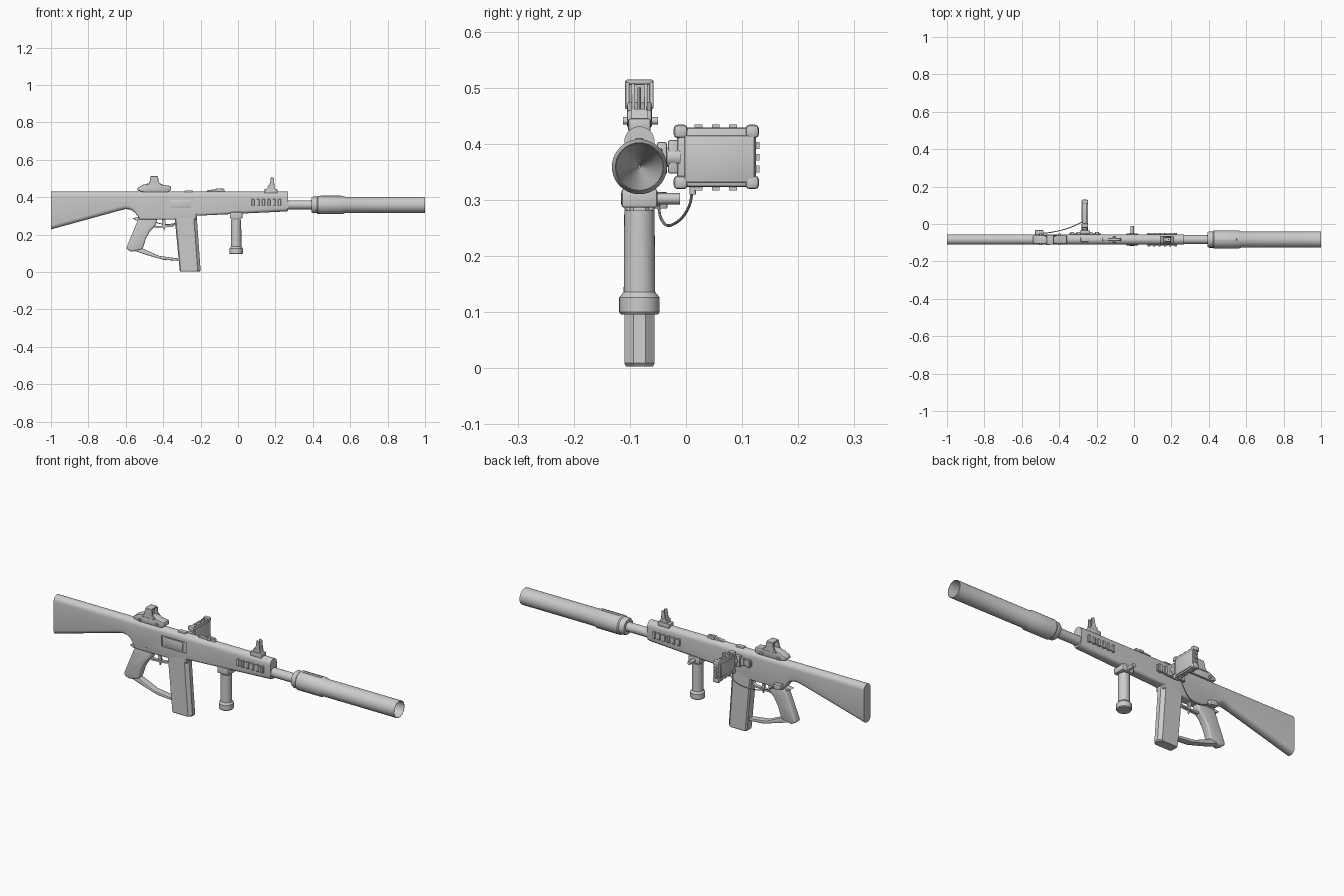
import bpy, bmesh, math
from mathutils import Vector

if "Cube" in bpy.data.objects:
    bpy.data.objects.remove(bpy.data.objects["Cube"])

YC = -0.083   # centre plane of the long body
ZB = 0.359    # bore axis height

grey = bpy.data.materials.new("plain grey")
grey.diffuse_color = (0.6, 0.6, 0.6, 1)
grey.use_nodes = True
grey.node_tree.nodes["Principled BSDF"].inputs["Base Color"].default_value = grey.diffuse_color


def finish(ob, bevel=0, seg=2, angle=35):
    if not ob.data.materials:
        ob.data.materials.append(grey)
    bpy.ops.object.select_all(action='DESELECT')
    ob.select_set(True)
    bpy.context.view_layer.objects.active = ob
    if bevel:
        m = ob.modifiers.new("bevel", 'BEVEL')
        m.width, m.segments, m.limit_method = bevel, seg, 'ANGLE'
        bpy.ops.object.modifier_apply(modifier="bevel")
    bpy.ops.object.shade_smooth_by_angle(angle=math.radians(angle))
    return ob


def from_bm(name, bm, **kw):
    bmesh.ops.recalc_face_normals(bm, faces=bm.faces)
    me = bpy.data.meshes.new(name)
    bm.to_mesh(me)
    bm.free()
    ob = bpy.data.objects.new(name, me)
    bpy.context.collection.objects.link(ob)
    return finish(ob, **kw)


def rings(name, loops, closed=False, **kw):
    """Skin equal-sized loops of points, capping the ends."""
    bm = bmesh.new()
    vs = [[bm.verts.new(p) for p in lp] for lp in loops]
    n = len(vs[0])
    for a, b in zip(vs, vs[1:]):
        for i in range(n):
            bm.faces.new((a[i], a[(i + 1) % n], b[(i + 1) % n], b[i]))
    bm.faces.new(vs[0])
    bm.faces.new(vs[-1])
    return from_bm(name, bm, **kw)


def box(name, x, y, z, **kw):
    """Box from (min, max) ranges."""
    lo = [[(x[0], y[0], h), (x[1], y[0], h), (x[1], y[1], h), (x[0], y[1], h)] for h in z]
    return rings(name, lo, **kw)


def prism(name, pts, half, yc=YC, **kw):
    """Side outline in x,z given a width."""
    return rings(name, [[(x, yc + s * half, z) for x, z in pts] for s in (-1, 1)], **kw)


def lathe(name, prof, origin, axis, n=32, **kw):
    """Turned part: profile of (distance, radius) along an axis."""
    q = Vector((0, 0, 1)).rotation_difference(Vector(axis))
    lo = []
    for d, r in prof:
        lo.append([Vector(origin) + q @ Vector((r * math.cos(t), r * math.sin(t), d))
                   for t in (2 * math.pi * i / n for i in range(n))])
    return rings(name, lo, **kw)


def tube(name, pts, r):
    cu = bpy.data.curves.new(name, 'CURVE')
    cu.dimensions, cu.bevel_depth, cu.bevel_resolution = '3D', r, 2
    cu.use_fill_caps = True
    sp = cu.splines.new('BEZIER')
    sp.bezier_points.add(len(pts) - 1)
    for b, p in zip(sp.bezier_points, pts):
        b.co = p
        b.handle_left_type = b.handle_right_type = 'AUTO'
    ob = bpy.data.objects.new(name, cu)
    bpy.context.collection.objects.link(ob)
    bpy.ops.object.select_all(action='DESELECT')
    ob.select_set(True)
    bpy.context.view_layer.objects.active = ob
    bpy.ops.object.convert(target='MESH')
    return finish(bpy.context.object)


# Stock and receiver: one lofted body with a round top
def section(x, zb, r, zt=0.431, w=0.027):
    p = [(x, YC + w * math.cos(t), zt - w + w * math.sin(t))
         for t in (math.pi * i / 12 for i in range(13))]
    for cy, a0 in ((-w + r, math.pi), (w - r, 1.5 * math.pi)):
        p += [(x, YC + cy + r * math.cos(a0 + t), zb + r + r * math.sin(a0 + t))
              for t in (math.pi / 8 * i for i in range(5))]
    return p


body = rings("stock_and_receiver", [section(*s) for s in (
    (-1, .228, .022), (-.64, .327, .022), (-.60, .337, .02), (-.575, .334, .018),
    (-.555, .322, .016), (-.538, .302, .012), (-.525, .281, .008), (-.226, .281, .008),
    (-.223, .301, .012), (.255, .324, .02), (.266, .326, .022))])

# Recessed side port
cut = box("port_cutter", (-.37, -.227), (-.14, YC - .019), (.336, .393))
cut.hide_render = True
mod = body.modifiers.new("port", 'BOOLEAN')
mod.object, mod.solver = cut, 'EXACT'
bpy.context.view_layer.objects.active = body
bpy.ops.object.modifier_apply(modifier="port")
bpy.data.objects.remove(cut)
box("port_cover", (-.362, -.25), (YC - .023, YC - .015), (.342, .386), bevel=.003)

# Barrel and the hollow muzzle tube
lathe("barrel", [(0, .024), (.17, .024)], (.25, YC, ZB), (1, 0, 0))
lathe("muzzle_tube", [(0, .03), (0, .039), (.008, .044), (.028, .044), (.034, .049),
                      (.165, .049), (.178, .0435), (.606, .0435), (.606, .042),
                      (.10, .002)], (.394, YC, ZB), (1, 0, 0), n=40)
box("muzzle_latch", (.44, .55), (YC - .008, YC + .008), (ZB + .04, ZB + .051), bevel=.003)

# Magazine with chamfered edges, leaning slightly forward
def mag_ring(x0, x1, z0, z1, w=.027, c=.008):
    pl = [(0, -w + c), (.05, -w), (.86, -w), (1, -w + 2 * c),
          (1, w - 2 * c), (.86, w), (.05, w), (0, w - c)]
    return [(x0 + (x1 - x0) * u, YC + v, z0 + (z1 - z0) * u) for u, v in pl]


rings("magazine", [mag_ring(-.309, -.205, .003, .003, .024), mag_ring(-.312, -.2, .009, .009),
                   mag_ring(-.338, -.222, .285, .318)], angle=20)

# Pistol grip with its lower hand loop
prism("pistol_grip", [(-.53, .29), (-.545, .255), (-.572, .19), (-.598, .125), (-.57, .108),
                      (-.51, .122), (-.492, .18), (-.468, .222), (-.44, .25), (-.43, .29)],
      .022, bevel=.009, seg=3)
prism("grip_loop", [(-.598, .128), (-.51, .126), (-.42, .086), (-.32, .073), (-.32, .06),
                    (-.40, .066), (-.49, .092)], .018, bevel=.004)
prism("grip_spur", [(-.565, .288), (-.52, .296), (-.52, .272), (-.545, .276)], .015, bevel=.003)
prism("trigger_guard", [(-.47, .25), (-.44, .236), (-.35, .242), (-.32, .262), (-.32, .27),
                        (-.355, .25), (-.435, .245), (-.46, .262)], .009)
prism("trigger", [(-.408, .29), (-.39, .29), (-.387, .245), (-.395, .22), (-.403, .25)], .005)

# Front hand grip
lathe("front_hand_grip", [(0, .033), (.004, .036), (.03, .036), (.04, .028), (.185, .027)],
      (-.01, YC, .096), (0, 0, 1))
box("hand_grip_mount", (-.043, .024), (YC - .032, YC + .032), (.286, .32), bevel=.005)
lathe("mount_screw", [(0, .01), (.105, .01)], (-.01, YC - .033, .302), (0, 1, 0), n=12) \
    .scale = (1, 1, 1)

# Slotted side rails on the fore-end
for side, s in (("near", -1), ("far", 1)):
    ys = sorted((YC + s * .02, YC + s * .031))
    yt = sorted((YC + s * .02, YC + s * .036))
    box(side + "_rail", (.07, .23), ys, (.36, .386))
    for i in range(6):
        x = .072 + i * .0285
        box(side + "_rail_tooth", (x, x + .015), yt, (.355, .391), bevel=.002, seg=1)

# Front sight with ears and post
box("front_sight_base", (.142, .21), (YC - .02, YC + .02), (.42, .445), bevel=.004)
prism("front_sight_block", [(.155, .44), (.2, .44), (.194, .462), (.16, .462)], .015)
for s in (-1, 1):
    prism("front_sight_ear", [(.164, .455), (.195, .455), (.192, .503), (.176, .508), (.172, .48)],
          .003, yc=YC + s * .011, bevel=.001, seg=1)
lathe("front_sight_post", [(0, .003), (.05, .003)], (.184, YC, .45), (0, 0, 1), n=8)

# Charging handle and top cover
prism("charging_handle", [(-.17, .425), (-.165, .438), (-.125, .442), (-.115, .447),
                          (-.075, .446), (-.068, .425)], .008, bevel=.002, seg=1)
box("handle_knob", (-.115, -.095), (YC - .015, YC + .015), (.43, .444), bevel=.003)
box("top_latch", (-.285, -.24), (YC - .012, YC + .012), (.42, .436), bevel=.003)

# Reflex sight: base, open hood, lens and adjusters
prism("sight_base", [(-.54, .437), (-.505, .428), (-.375, .428), (-.357, .44), (-.36, .46),
                     (-.4, .466), (-.415, .474), (-.48, .474), (-.51, .466), (-.535, .452)],
      .022, bevel=.004)
hood = [(-.488, .462), (-.405, .462), (-.425, .483), (-.427, .507), (-.434, .513),
        (-.462, .513), (-.468, .505), (-.473, .48)]
for s in (-1, 1):
    prism("sight_hood_side", hood, .004, yc=YC + s * .0215, bevel=.0015, seg=1)
box("sight_hood_top", (-.467, -.429), (YC - .024, YC + .024), (.506, .5145), bevel=.003)
box("sight_lens", (-.446, -.442), (YC - .02, YC + .02), (.465, .508))
for x in (-.50, -.40):
    lathe("sight_clamp_screw", [(0, .007), (.062, .007)], (x, YC - .029, .441), (0, 1, 0), n=12)

# Side mount for the display
box("display_mount_plate", (-.345, -.18), (YC + .02, YC + .036), (.355, .388), bevel=.002, seg=1)
for i in range(5):
    x = -.34 + i * .033
    box("mount_plate_tooth", (x, x + .02), (YC + .02, YC + .041), (.352, .392), bevel=.002, seg=1)
box("display_clamp", (-.29, -.235), (-.052, -.034), (.345, .403), bevel=.004)
lathe("display_hinge", [(0, .017), (.03, .017)], (-.263, -.04, .376), (0, 1, 0), n=16)
box("display_bracket", (-.276, -.25), (-.032, -.014), (.347, .407), bevel=.004)

# Display housing with a framed screen and corner bumpers
DX = (-.279, -.247)
box("display_housing", (DX[0] + .003, DX[1] - .003), (-.016, .125), (.323, .429), bevel=.005)
box("display_back_panel", (DX[1] - .006, DX[1] + .001), (-.003, .122), (.331, .415), bevel=.003)
box("display_screen", (DX[0] - .001, DX[0] + .005), (.008, .105), (.342, .41), bevel=.002)
for y in ((-.022, .003), (.106, .130)):
    for z in ((.319, .343), (.41, .434)):
        box("display_corner", (DX[0] - .002, DX[1] + .002), y, z, bevel=.007)
for y in (.022, .053, .084):
    for z in (.321, .431):
        box("display_edge_button", (-.27, -.256), (y - .007, y + .007), (z - .004, z + .003))
for z in (.355, .376, .397):
    box("display_side_button", (-.27, -.256), (.12, .131), (z - .006, z + .006))

# Cable and the switch block at its end
tube("display_cable", [(-.263, .012, .325), (-.285, .006, .29), (-.35, -.022, .257),
                       (-.44, -.044, .266), (-.495, -.05, .298)], .0025)
lathe("cable_plug", [(0, .006), (.015, .006)], (-.263, .012, .31), (0, 0, 1), n=12)
prism("switch_block", [(-.53, .288), (-.487, .284), (-.484, .31), (-.527, .314)], .013,
      yc=-.046, bevel=.003)
lathe("near_pivot_pin", [(0, .007), (.03, .007)], (-.46, YC - .029, .3), (0, 1, 0), n=12)
